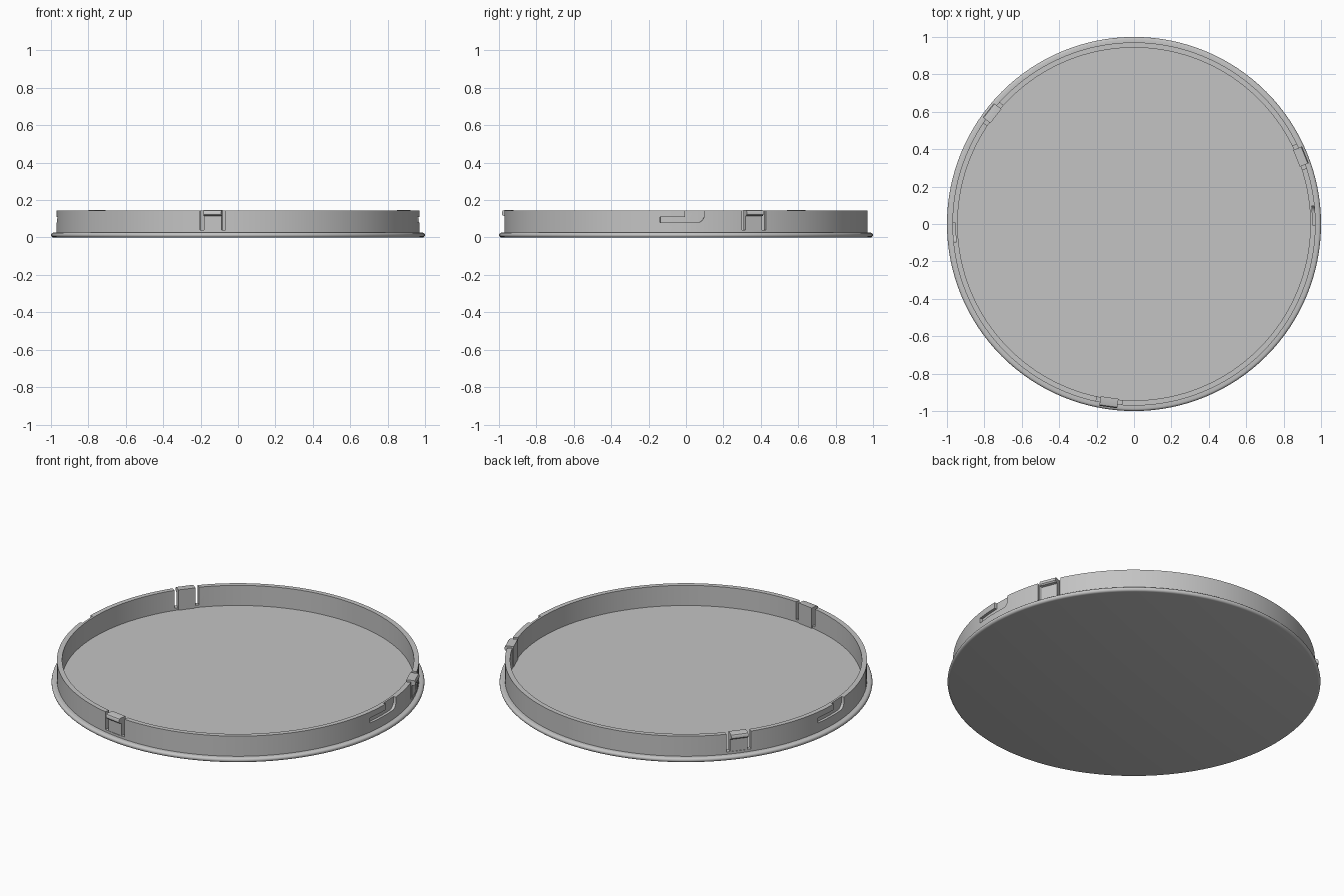
import bpy, bmesh, math
from math import cos, sin, radians, pi
from mathutils import Matrix, Vector

cube = bpy.data.objects.get("Cube")
if cube:
    bpy.data.objects.remove(cube)

SEGMENTS = 128
WALL_IN, WALL_OUT, WALL_TOP = 0.943, 0.971, 0.145
FLOOR = 0.026
CLIP_ANGLES = [22, 142, 262]

grey = bpy.data.materials.new("light grey plastic")
grey.use_nodes = True
colour = (0.55, 0.55, 0.55, 1)
grey.diffuse_color = colour
grey.node_tree.nodes["Principled BSDF"].inputs["Base Color"].default_value = colour


def make_object(name, bm):
    bmesh.ops.recalc_face_normals(bm, faces=bm.faces)
    mesh = bpy.data.meshes.new(name)
    bm.to_mesh(mesh)
    bm.free()
    mesh.materials.append(grey)
    obj = bpy.data.objects.new(name, mesh)
    bpy.context.collection.objects.link(obj)
    return obj


def lathe(name, profile):
    """Spin an (r, z) profile about the z axis."""
    bm = bmesh.new()
    verts = [bm.verts.new((r, 0, z)) for r, z in profile]
    edges = [bm.edges.new(pair) for pair in zip(verts, verts[1:])]
    bmesh.ops.spin(bm, geom=verts + edges, cent=(0, 0, 0), axis=(0, 0, 1),
                   angle=2 * pi, steps=SEGMENTS, use_duplicate=False)
    bmesh.ops.remove_doubles(bm, verts=bm.verts, dist=1e-5)
    return make_object(name, bm)


def loft(name, sections, angle):
    """Skin closed sections of equal length, then turn the solid about z."""
    bm = bmesh.new()
    rings = [[bm.verts.new(p) for p in s] for s in sections]
    n = len(rings[0])
    for a, b in zip(rings, rings[1:]):
        for i in range(n):
            j = (i + 1) % n
            bm.faces.new((a[i], a[j], b[j], b[i]))
    bm.faces.new(rings[0])
    bm.faces.new(rings[-1])
    bm.transform(Matrix.Rotation(radians(angle), 4, "Z"))
    return make_object(name, bm)


def extrude_profile(name, profile, width, angle):
    """Extrude an (r, z) profile sideways, centred on the given angle."""
    sections = [[(r, y, z) for r, z in profile] for y in (-width / 2, width / 2)]
    return loft(name, sections, angle)


def groove_cutter(name, angle):
    """L-shaped channel that follows the curve of the outer wall."""
    columns = [(-0.14 + 0.0268 * i, 0.08, 0.11) for i in range(6)]
    columns.append((-0.004, 0.08, 0.2))
    for i in range(6):
        t = radians(i * 15)
        columns.append((0.06 + 0.038 * sin(t), 0.118 - 0.038 * cos(t), 0.2))
    sections = []
    for u, low, high in columns:
        d = Vector((cos(u / WALL_OUT), sin(u / WALL_OUT), 0))
        sections.append([d * r + Vector((0, 0, z)) for r, z in
                         ((0.955, low), (1.02, low), (1.02, high), (0.955, high))])
    return loft(name, sections, angle)


# Cap body: disc with a rounded rim and an upright wall
rim = [(0.987 + 0.013 * cos(radians(a)), 0.013 + 0.013 * sin(radians(a)))
       for a in range(-90, 91, 30)]
body = lathe("cap_body", [(0, 0)] + rim + [
    (WALL_OUT, FLOOR), (WALL_OUT, WALL_TOP), (WALL_IN, WALL_TOP),
    (WALL_IN, FLOOR), (0, FLOOR)])

# Openings for the clips and the two locking grooves
window = [(0.9, 0.04), (1.05, 0.04), (1.05, 0.2), (0.9, 0.2)]
cutters = [extrude_profile("clip_opening", window, 0.138, a) for a in CLIP_ANGLES]
cutters += [groove_cutter("groove_cutter", a) for a in (0, 180)]
for cutter in cutters:
    cutter.hide_render = True
    cut = body.modifiers.new("cut", "BOOLEAN")
    cut.operation = "DIFFERENCE"
    cut.solver = "EXACT"
    cut.object = cutter

# Bake the cuts and drop the cutters
depsgraph = bpy.context.evaluated_depsgraph_get()
baked = bpy.data.meshes.new_from_object(body.evaluated_get(depsgraph))
body.modifiers.clear()
body.data = baked
for cutter in cutters:
    bpy.data.objects.remove(cutter)

# Spring clips: flat tabs with a rounded catch at the top
tab = [(0.937, 0.02), (0.968, 0.02), (0.968, 0.114), (0.982, 0.117),
       (0.988, 0.124), (0.988, 0.135), (0.983, 0.143), (0.975, 0.146),
       (0.937, 0.146)]
clips = [extrude_profile(f"clip_{i + 1}", tab, 0.096, a)
         for i, a in enumerate(CLIP_ANGLES)]

# Smooth curved surfaces, keep edges sharp
bpy.ops.object.select_all(action="DESELECT")
for obj in [body] + clips:
    obj.select_set(True)
bpy.context.view_layer.objects.active = body
bpy.ops.object.shade_smooth_by_angle(angle=radians(35))
